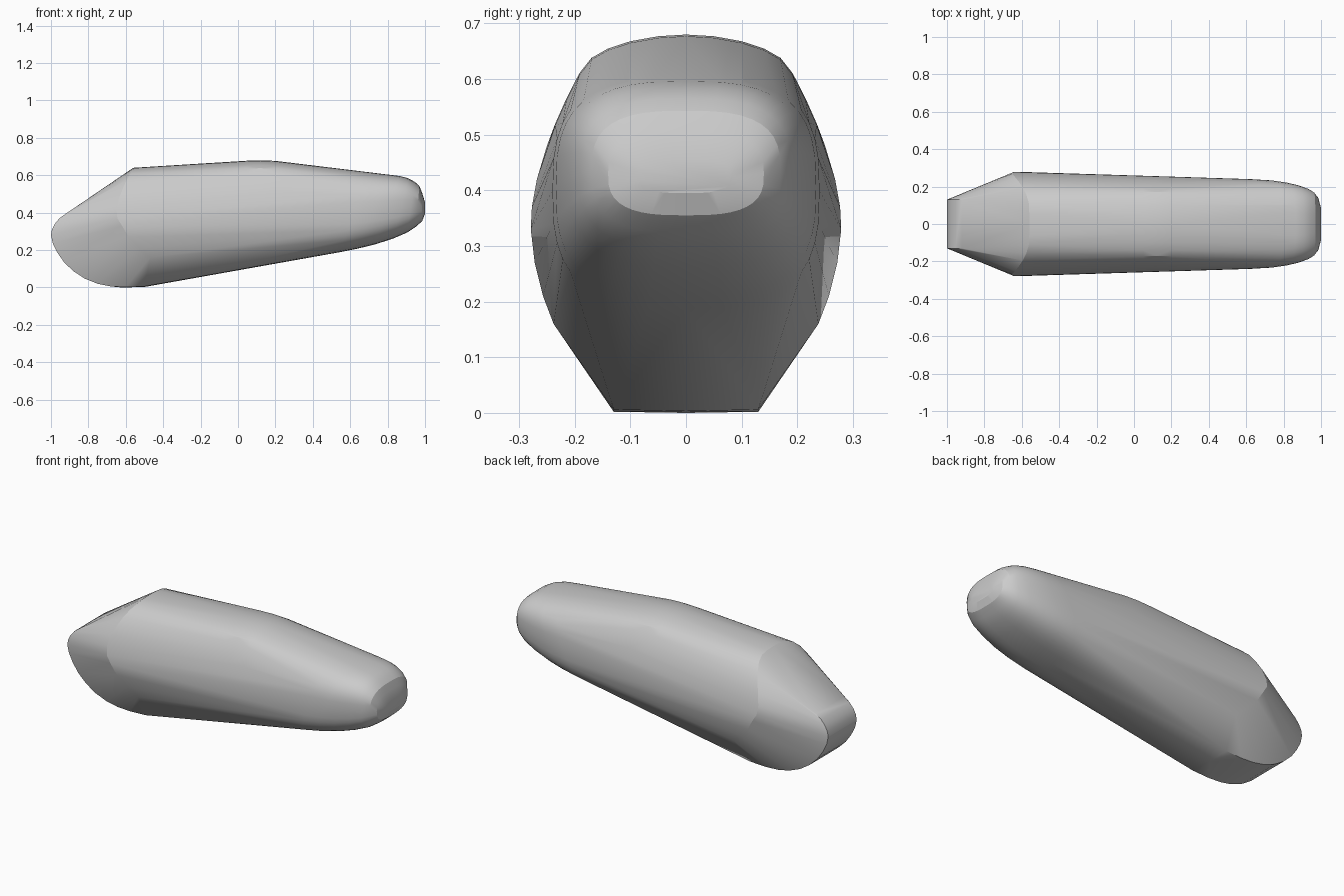
import bpy, bmesh, math

if "Cube" in bpy.data.objects:
    bpy.data.objects.remove(bpy.data.objects["Cube"])

pts = []

def mirrored(points):
    for x, y, z in points:
        pts.extend([(x, y, z), (x, -y, z)])

def section(x, half_w, z0, z1, power, lean=0.0, n=40):
    """Superellipse cross-section facing x; lean shifts the top forward."""
    zc, h = (z0 + z1) / 2, (z1 - z0) / 2
    for i in range(n):
        a = 2 * math.pi * i / n
        c, s = math.cos(a), math.sin(a)
        y = half_w * math.copysign(abs(c) ** (2 / power), c)
        t = math.copysign(abs(s) ** (2 / power), s)
        pts.append((x + lean * t, y, zc + h * t))

# Narrow rounded tail: a side profile extruded across y
tail = [(-.92, .395), (-.955, .37), (-.98, .34), (-.995, .31), (-1, .28), (-.99, .235),
        (-.965, .185), (-.93, .135), (-.88, .087), (-.82, .048), (-.75, .02),
        (-.68, .006), (-.6, .002), (-.5, .006)]
mirrored([(x, .13, z) for x, z in tail])
pts.extend([(-.62, 0, 0), (-.5, 0, .003)])

# Curved shoulder rib where the tail meets the body
mirrored([(-.56, 0, .64), (-.56, .06, .638), (-.562, .11, .63), (-.575, .155, .61),
          (-.595, .195, .575), (-.615, .225, .53), (-.635, .25, .48), (-.65, .268, .42),
          (-.645, .277, .37), (-.62, .279, .33), (-.585, .272, .27), (-.53, .257, .21),
          (-.47, .238, .16)])

# Crown of the body
for x, dz in ((.05, .002), (.12, 0), (.2, .003)):
    mirrored([(x, y, z - dz) for y, z in
              [(0, .68), (.05, .677), (.1, .668), (.14, .655), (.17, .638), (.192, .61),
               (.215, .565), (.235, .52)]])

# Rounded nose, built from shrinking sections
for x, w, z0, z1, lean in ((.62, .240, .188, .610, .08), (.72, .234, .208, .603, .08),
                           (.80, .223, .231, .596, .065), (.87, .208, .262, .584, .04),
                           (.925, .190, .294, .565, .02), (.96, .170, .324, .543, .01),
                           (.985, .140, .355, .505, 0), (1.0, .085, .395, .455, 0)):
    section(x, w, z0, z1, 2.9, lean)

# Skin the whole body as one convex shell
bm = bmesh.new()
for p in pts:
    bm.verts.new(p)
bmesh.ops.remove_doubles(bm, verts=bm.verts, dist=.002)
bmesh.ops.convex_hull(bm, input=bm.verts)
bmesh.ops.delete(bm, geom=[v for v in bm.verts if not v.link_faces], context='VERTS')
bmesh.ops.recalc_face_normals(bm, faces=bm.faces)
mesh = bpy.data.meshes.new("body_shell")
bm.to_mesh(mesh)
bm.free()
body = bpy.data.objects.new("body_shell", mesh)
bpy.context.collection.objects.link(body)
bpy.context.view_layer.objects.active = body
body.select_set(True)
bpy.ops.object.shade_smooth_by_angle(angle=math.radians(20))
